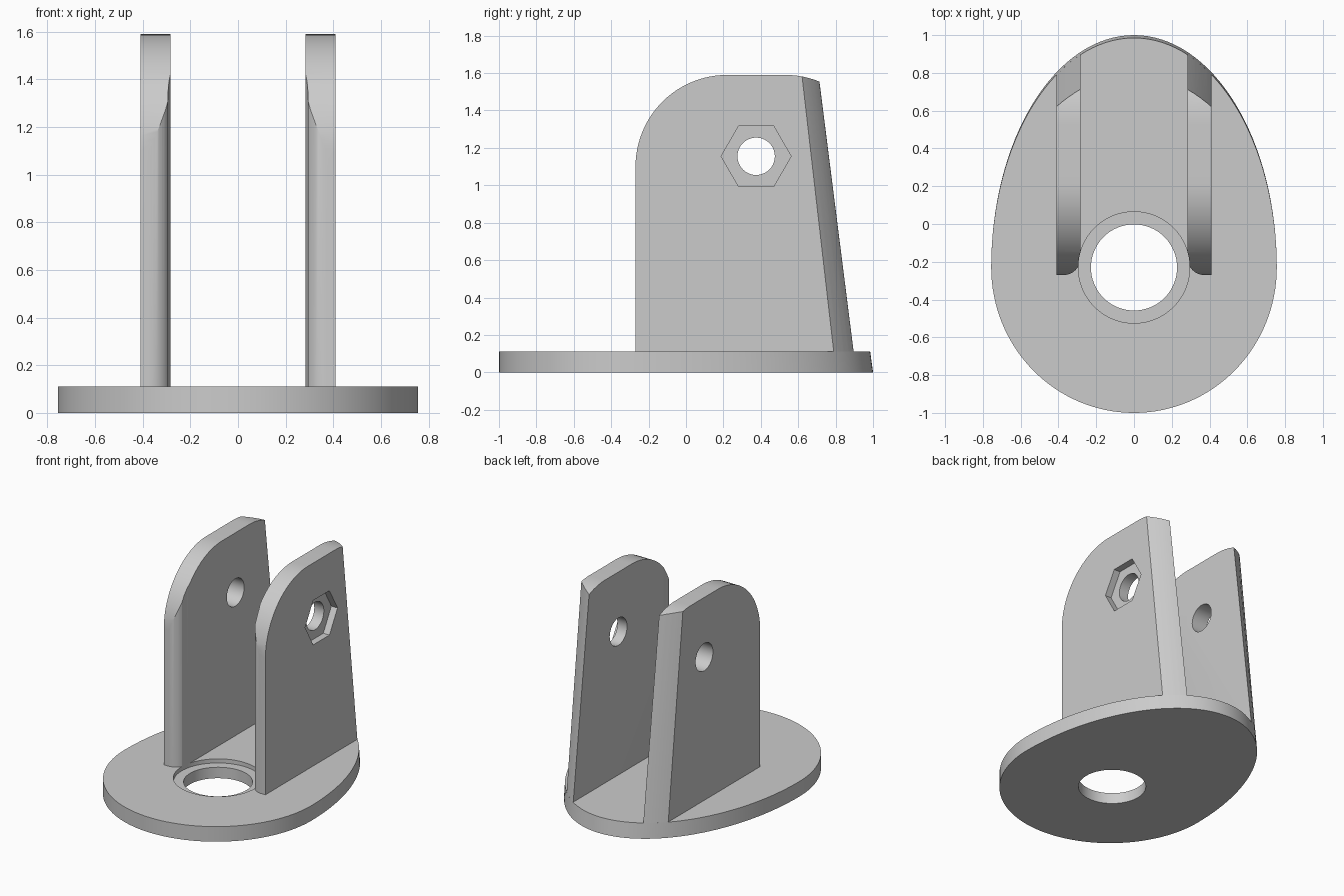
import bpy, bmesh, math

cube = bpy.data.objects.get("Cube")
if cube:
    bpy.data.objects.remove(cube, do_unlink=True)

CY = -0.23            # centre of the bore and widest line of the base
BASE_H = 0.11
TOP = 1.59
WALL_IN, WALL_OUT, WALL_FRONT = 0.283, 0.41, -0.27
PIN_Y, PIN_Z = 0.375, 1.155

grey = bpy.data.materials.new("plain grey")
grey.diffuse_color = (0.6, 0.6, 0.6, 1)
grey.use_nodes = True
grey.node_tree.nodes["Principled BSDF"].inputs["Base Color"].default_value = (0.6, 0.6, 0.6, 1)


def loft(name, ring_a, ring_b):
    """Closed solid between two matching rings of 3D points."""
    bm = bmesh.new()
    a = [bm.verts.new(p) for p in ring_a]
    b = [bm.verts.new(p) for p in ring_b]
    bm.faces.new(a)
    bm.faces.new(b)
    for i in range(len(a)):
        j = (i + 1) % len(a)
        bm.faces.new((a[i], a[j], b[j], b[i]))
    bmesh.ops.recalc_face_normals(bm, faces=bm.faces)
    mesh = bpy.data.meshes.new(name)
    bm.to_mesh(mesh)
    bm.free()
    mesh.materials.append(grey)
    obj = bpy.data.objects.new(name, mesh)
    bpy.context.collection.objects.link(obj)
    return obj


def prism_x(name, pts, x0, x1):
    return loft(name, [(x0, y, z) for y, z in pts], [(x1, y, z) for y, z in pts])


def prism_z(name, pts, z0, z1):
    return loft(name, [(x, y, z0) for x, y in pts], [(x, y, z1) for x, y in pts])


def arc(cx, cy, r, start, end, n):
    """Points on an arc, angles in degrees, both ends included."""
    angles = [math.radians(start + (end - start) * i / n) for i in range(n + 1)]
    return [(cx + r * math.cos(t), cy + r * math.sin(t)) for t in angles]


def circle(cx, cy, r, n):
    return arc(cx, cy, r, 0, 360, n)[:-1]


def boolean(obj, cutter, operation):
    """Apply a boolean and remove the cutter."""
    mod = obj.modifiers.new(operation, "BOOLEAN")
    mod.object, mod.operation, mod.solver = cutter, operation, "EXACT"
    bpy.context.view_layer.objects.active = obj
    bpy.ops.object.modifier_apply(modifier=mod.name)
    bpy.data.objects.remove(cutter, do_unlink=True)


def egg_ring(z):
    """Egg outline whose rear half leans forward with height."""
    ring = []
    for x, y in circle(0, 0, 1, 128):
        depth = 1.23 - 0.137 * z if y > 0 else 0.77
        ring.append((0.756 * x, CY + depth * y, z))
    return ring


def smooth(obj):
    bpy.ops.object.select_all(action="DESELECT")
    obj.select_set(True)
    bpy.context.view_layer.objects.active = obj
    bpy.ops.object.shade_smooth_by_angle(angle=math.radians(25))


# Base plate with counterbored hole
base = loft("base_plate", egg_ring(0), egg_ring(BASE_H))
boolean(base, prism_z("bore", circle(0, CY, 0.228, 64), -0.1, 0.3), "DIFFERENCE")
boolean(base, prism_z("counterbore", circle(0, CY, 0.295, 64), BASE_H - 0.03, 0.3), "DIFFERENCE")
smooth(base)

# Upright lugs: rounded side profile, filleted inner front edge, egg-shaped rear
side = [(WALL_FRONT, BASE_H)]
side += arc(0.22, TOP - 0.49, 0.49, 180, 90, 24)
side += arc(0.53, TOP - 0.49, 0.49, 90, 0, 24)
side += [(1.02, BASE_H)]
R = 0.09
plan = [(WALL_OUT, WALL_FRONT), (WALL_OUT, 1.2), (WALL_IN, 1.2)]
plan += arc(WALL_IN + R, WALL_FRONT + R, R, 180, 270, 12)

for name, s in (("left_lug", 1), ("right_lug", -1)):
    lug = prism_x(name, side, s * 0.2, s * 0.5)
    boolean(lug, prism_z("plan", [(s * x, y) for x, y in plan], -0.2, 2), "INTERSECT")
    boolean(lug, loft("egg", egg_ring(-0.1), egg_ring(2)), "INTERSECT")
    boolean(lug, prism_z("clearance", circle(0, CY, 0.295, 64), -0.3, 2.2), "DIFFERENCE")
    boolean(lug, prism_x("pin_hole", circle(PIN_Y, PIN_Z, 0.1, 40), s * 0.1, s * 0.6), "DIFFERENCE")
    if s > 0:  # hexagonal nut pocket on one outer face
        boolean(lug, prism_x("nut_pocket", circle(PIN_Y, PIN_Z, 0.187, 6),
                             WALL_OUT - 0.05, WALL_OUT + 0.1), "DIFFERENCE")
    smooth(lug)
